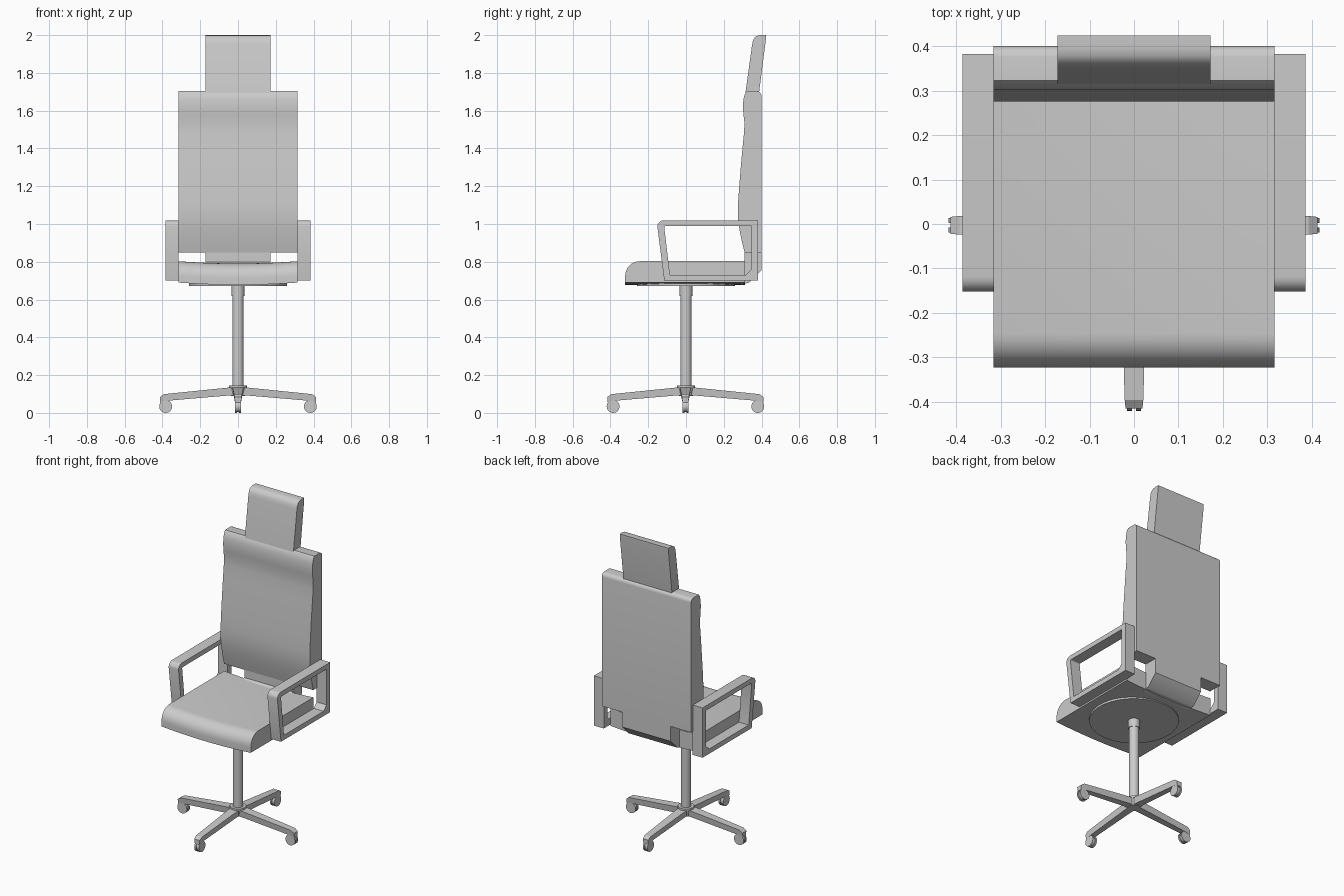
import bpy, bmesh
from math import sin, cos, pi, radians
from mathutils import Matrix

if "Cube" in bpy.data.objects:
    bpy.data.objects.remove(bpy.data.objects["Cube"])


def finish(name, bm, angle=35):
    bmesh.ops.recalc_face_normals(bm, faces=bm.faces)
    me = bpy.data.meshes.new(name)
    bm.to_mesh(me)
    bm.free()
    me.shade_smooth()
    me.set_sharp_from_angle(angle=radians(angle))
    ob = bpy.data.objects.new(name, me)
    bpy.context.collection.objects.link(ob)
    return ob


def arc(cy, cz, r, a0, a1, n=6, rz=None):
    """Points on an arc in the side plane, angles in degrees."""
    rz = rz or r
    steps = [radians(a0 + (a1 - a0) * i / n) for i in range(n + 1)]
    return [(cy + r * cos(a), cz + rz * sin(a)) for a in steps]


def extrude_x(name, outline, half, segs=1, sag=0.0):
    """Side outline (y, z) swept across x, optionally dished in the middle."""
    bm = bmesh.new()
    rows = []
    for i in range(segs + 1):
        t = -1 + 2 * i / segs
        rows.append([bm.verts.new((t * half, y, z - sag * (1 - t * t))) for y, z in outline])
    n = len(outline)
    for a, b in zip(rows, rows[1:]):
        for j in range(n):
            k = (j + 1) % n
            bm.faces.new((a[j], a[k], b[k], b[j]))
    bm.faces.new(rows[0])
    bm.faces.new(rows[-1])
    return finish(name, bm)


def cylinder(name, r1, r2, z0, z1, sides=32):
    bm = bmesh.new()
    bmesh.ops.create_cone(bm, cap_ends=True, segments=sides, radius1=r1, radius2=r2,
                          depth=z1 - z0, matrix=Matrix.Translation((0, 0, (z0 + z1) / 2)))
    return finish(name, bm)


# Seat cushion with rounded front edge and slight dish
seat = [(0.312, 0.803), (0.312, 0.69), (-0.322, 0.69), (-0.322, 0.725)]
seat += arc(-0.245, 0.725, 0.077, 180, 90, 8, 0.078)[1:]
extrude_x("seat", seat, 0.316, 12, 0.012)

# Backrest with lumbar bulge and neck roll
back = [(0.40, 0.85), (0.31, 0.85), (0.295, 0.91), (0.283, 0.97), (0.275, 1.03), (0.275, 1.10),
        (0.281, 1.19), (0.29, 1.30), (0.30, 1.41), (0.308, 1.49), (0.309, 1.54), (0.304, 1.58),
        (0.301, 1.62), (0.304, 1.66), (0.312, 1.69), (0.322, 1.703)]
back += arc(0.375, 1.678, 0.025, 90, 0, 5)
extrude_x("backrest", back, 0.316)

# Narrow tongue joining backrest and seat
extrude_x("back_connector", [(0.31, 0.855), (0.40, 0.855), (0.40, 0.755), (0.335, 0.69),
                             (0.29, 0.678), (0.29, 0.79), (0.31, 0.80)], 0.172)

# Headrest
head = [(0.386, 1.69), (0.314, 1.69), (0.35, 1.95), (0.355, 1.972), (0.364, 1.988),
        (0.378, 1.997), (0.395, 2.0), (0.424, 2.0), (0.424, 1.985)]
extrude_x("headrest", head, 0.172)

# Armrest loops: matching outer and inner outlines bridged into a ring
outer = arc(-0.118, 0.985, 0.034, 175, 90, 5) + [(0.382, 1.019), (0.382, 0.72), (0.36, 0.70), (-0.115, 0.70)]
outer[-3], outer[-2] = (0.382, 0.70), (0.35, 0.70)
inner = arc(-0.107, 0.981, 0.008, 175, 90, 5) + [(0.346, 0.989), (0.346, 0.76), (0.316, 0.731), (-0.085, 0.731)]
for side, s in (("left", -1), ("right", 1)):
    bm = bmesh.new()
    loops = [[bm.verts.new((s * x, y, z)) for y, z in pts]
             for x, pts in ((0.315, outer), (0.385, outer), (0.385, inner), (0.315, inner))]
    n = len(outer)
    for i in range(4):
        a, b = loops[i], loops[(i + 1) % 4]
        for j in range(n):
            k = (j + 1) % n
            bm.faces.new((a[j], a[k], b[k], b[j]))
    finish(side + "_armrest", bm)

# Mounting plate, gas column and hub
cylinder("seat_plate", 0.26, 0.26, 0.672, 0.685, 48)
cylinder("column_upper", 0.034, 0.034, 0.62, 0.675)
cylinder("column", 0.030, 0.030, 0.12, 0.64)
cylinder("hub", 0.036, 0.048, 0.09, 0.138)
cylinder("hub_collar", 0.048, 0.048, 0.13, 0.145)

# Four tapered legs with twin-wheel casters
stations = [(0.0, 0.092, 0.137, 0.030), (0.05, 0.092, 0.134, 0.029), (0.355, 0.066, 0.103, 0.022),
            (0.392, 0.062, 0.099, 0.021), (0.412, 0.055, 0.085, 0.019)]
for i in range(4):
    turn = Matrix.Translation((0, -0.003, 0)) @ Matrix.Rotation(i * pi / 2, 4, 'Z')
    bm = bmesh.new()
    rings = [[bm.verts.new(p) for p in ((x, -w * 0.8, lo), (x, w * 0.8, lo), (x, w, hi), (x, -w, hi))]
             for x, lo, hi, w in stations]
    for a, b in zip(rings, rings[1:]):
        for j in range(4):
            bm.faces.new((a[j], a[(j + 1) % 4], b[(j + 1) % 4], b[j]))
    bm.faces.new(rings[0])
    bm.faces.new(rings[-1])
    bm.transform(turn)
    finish("leg_%d" % (i + 1), bm, 25)

    bm = bmesh.new()
    for y, r, w in ((-0.0105, 0.034, 0.011), (0.0105, 0.034, 0.011), (0, 0.029, 0.012)):
        m = Matrix.Translation((0.383, y, 0.034)) @ Matrix.Rotation(pi / 2, 4, 'X')
        bmesh.ops.create_cone(bm, cap_ends=True, segments=24, radius1=r, radius2=r, depth=w, matrix=m)
    bm.transform(turn)
    finish("caster_%d" % (i + 1), bm)
